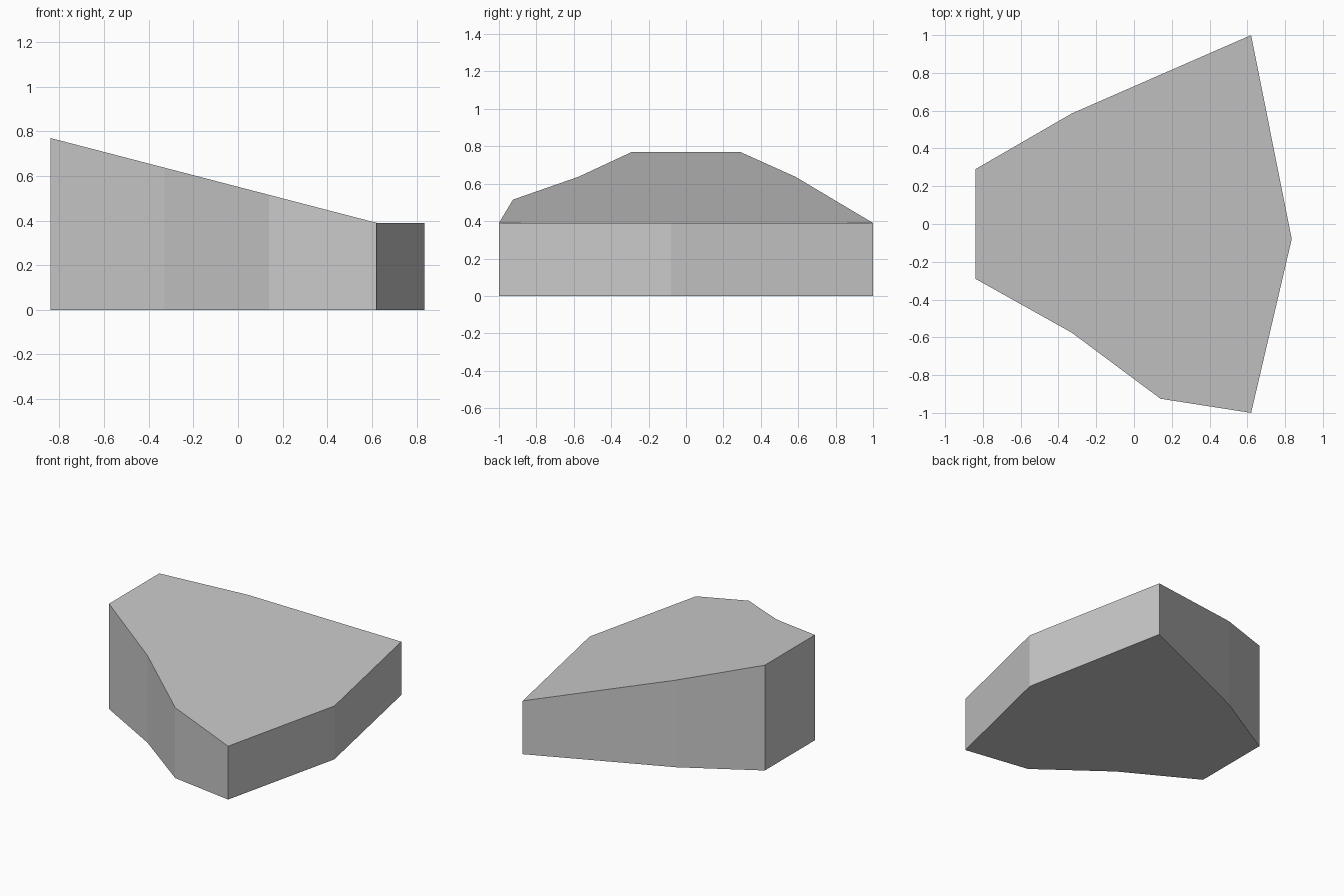
import bpy
import bmesh

cube = bpy.data.objects.get("Cube")
if cube:
    bpy.data.objects.remove(cube, do_unlink=True)

LOW, HINGE, SLOPE = 0.39, 0.62, 0.26

# Plan outline, counter-clockwise, starting at the low pointed end
outline = [
    (0.835, -0.08), (HINGE, 1.0), (-0.33, 0.585), (-0.84, 0.29),
    (-0.84, -0.29), (-0.33, -0.575), (0.14, -0.925), (HINGE, -1.0),
]


def roof_height(x):
    """Level at the pointed end, rising steadily towards the tall end."""
    return LOW + SLOPE * max(0.0, HINGE - x)


# Flat grey material
grey = bpy.data.materials.new("plain_grey")
grey.use_nodes = True
colour = (0.58, 0.58, 0.58, 1.0)
grey.diffuse_color = colour
for node in grey.node_tree.nodes:
    if node.type == 'BSDF_PRINCIPLED':
        node.inputs["Base Color"].default_value = colour

# Wedge block: base, sloped top and side walls
bm = bmesh.new()
base = [bm.verts.new((x, y, 0)) for x, y in outline]
roof = [bm.verts.new((x, y, roof_height(x))) for x, y in outline]
bm.faces.new(roof)
bm.faces.new(base[::-1])
for i in range(len(outline)):
    j = (i + 1) % len(outline)
    bm.faces.new((base[i], base[j], roof[j], roof[i]))

mesh = bpy.data.meshes.new("wedge_block")
bm.to_mesh(mesh)
bm.free()
mesh.materials.append(grey)
block = bpy.data.objects.new("wedge_block", mesh)
bpy.context.scene.collection.objects.link(block)
